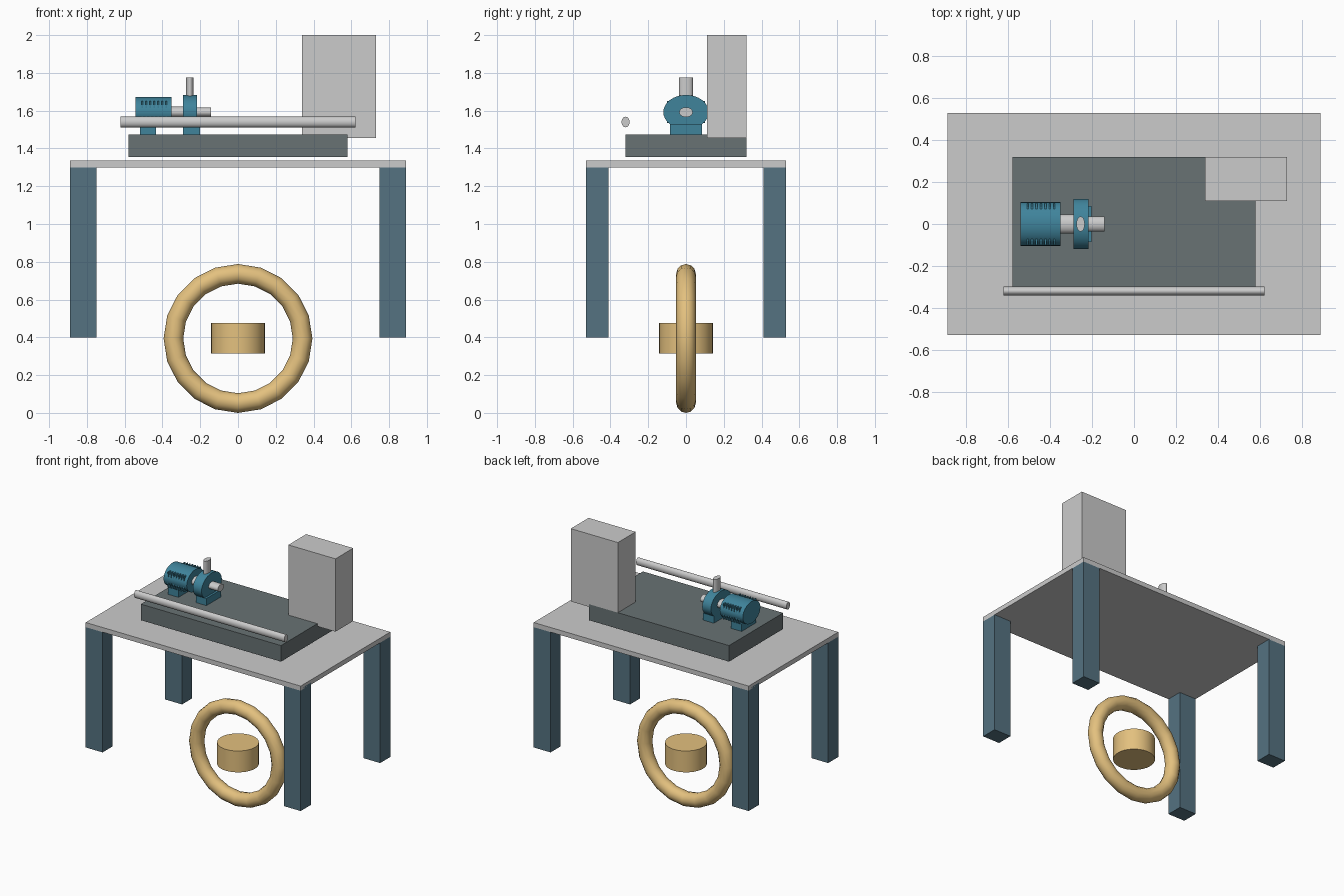
import bpy, math

if "Cube" in bpy.data.objects:
    bpy.data.objects.remove(bpy.data.objects["Cube"])


def material(name, rgb):
    m = bpy.data.materials.new(name)
    m.diffuse_color = (*rgb, 1)
    m.use_nodes = True
    m.node_tree.nodes["Principled BSDF"].inputs["Base Color"].default_value = m.diffuse_color
    return m


STEEL = material("dark_steel_blue", (0.09, 0.17, 0.22))
TEAL = material("teal_paint", (0.05, 0.23, 0.33))
SLATE = material("slate", (0.14, 0.17, 0.175))
GOLD = material("gold", (0.77, 0.53, 0.21))


def finish(name, mat, smooth=False):
    ob = bpy.context.object
    ob.name = name
    bpy.ops.object.transform_apply(location=False, rotation=True, scale=True)
    if mat:
        ob.data.materials.append(mat)
    if smooth:
        bpy.ops.object.shade_smooth_by_angle(angle=math.radians(35))
    return ob


def box(name, x, y, z, mat=None):
    """Box from (min, max) pairs."""
    bpy.ops.mesh.primitive_cube_add(size=1, location=[(a + b) / 2 for a, b in (x, y, z)])
    bpy.context.object.scale = [b - a for a, b in (x, y, z)]
    return finish(name, mat)


def rod_x(name, x, y, z, ry, rz, mat=None):
    """Elliptical cylinder running along x."""
    bpy.ops.mesh.primitive_cylinder_add(vertices=32, radius=1, depth=x[1] - x[0],
                                        location=((x[0] + x[1]) / 2, y, z),
                                        rotation=(0, math.pi / 2, 0))
    bpy.context.object.scale = (rz, ry, 1)
    return finish(name, mat, True)


def rod_z(name, x, y, z, rx, ry, mat=None):
    """Elliptical cylinder running along z."""
    bpy.ops.mesh.primitive_cylinder_add(vertices=32, radius=1, depth=z[1] - z[0],
                                        location=(x, y, (z[0] + z[1]) / 2))
    bpy.context.object.scale = (rx, ry, 1)
    return finish(name, mat, True)


# Table
box("table_top", (-0.89, 0.89), (-0.53, 0.53), (1.30, 1.335))
for sx, side in ((-1, "left"), (1, "right")):
    for sy, end in ((-1, "front"), (1, "back")):
        box(f"{end}_{side}_leg", sorted((sx * 0.75, sx * 0.89)),
            sorted((sy * 0.41, sy * 0.53)), (0.40, 1.315), STEEL)

# Machine base, control cabinet and front rail
box("base_plinth", (-0.58, 0.58), (-0.32, 0.32), (1.355, 1.475), SLATE)
box("control_cabinet", (0.34, 0.73), (0.11, 0.32), (1.455, 2.0))
rod_x("front_rail", (-0.622, 0.622), -0.32, 1.54, 0.021, 0.028)

# Motor with cooling fins
AXIS = 1.592
rod_x("motor_body", (-0.543, -0.352), 0, AXIS, 0.104, 0.081, TEAL)
for i in range(7):
    cx = -0.508 + i * 0.0213
    box(f"motor_fin_{i + 1}", (cx - 0.004, cx + 0.004), (-0.1, 0.1),
        (AXIS - 0.058, AXIS + 0.058), TEAL)
box("motor_foot", (-0.52, -0.433), (-0.085, 0.085), (1.475, 1.53), TEAL)

# Pump with shaft, inlet and outlet
rod_x("drive_shaft", (-0.36, -0.28), 0, AXIS, 0.045, 0.031)
rod_x("pump_housing", (-0.29, -0.218), 0, AXIS, 0.12, 0.091, TEAL)
box("pump_foot", (-0.29, -0.202), (-0.085, 0.085), (1.475, 1.528), TEAL)
rod_x("inlet_pipe", (-0.225, -0.142), 0, AXIS, 0.036, 0.026)
rod_z("outlet_pipe", -0.255, 0, (AXIS, 1.775), 0.02, 0.036)

# Ring and hub below the table
bpy.ops.mesh.primitive_torus_add(major_segments=20, minor_segments=12, major_radius=0.342,
                                 minor_radius=0.052, location=(0, 0, 0.394),
                                 rotation=(math.pi / 2, 0, 0))
finish("wheel_ring", GOLD, True)
rod_z("wheel_hub", 0, 0, (0.315, 0.475), 0.142, 0.142, GOLD)
